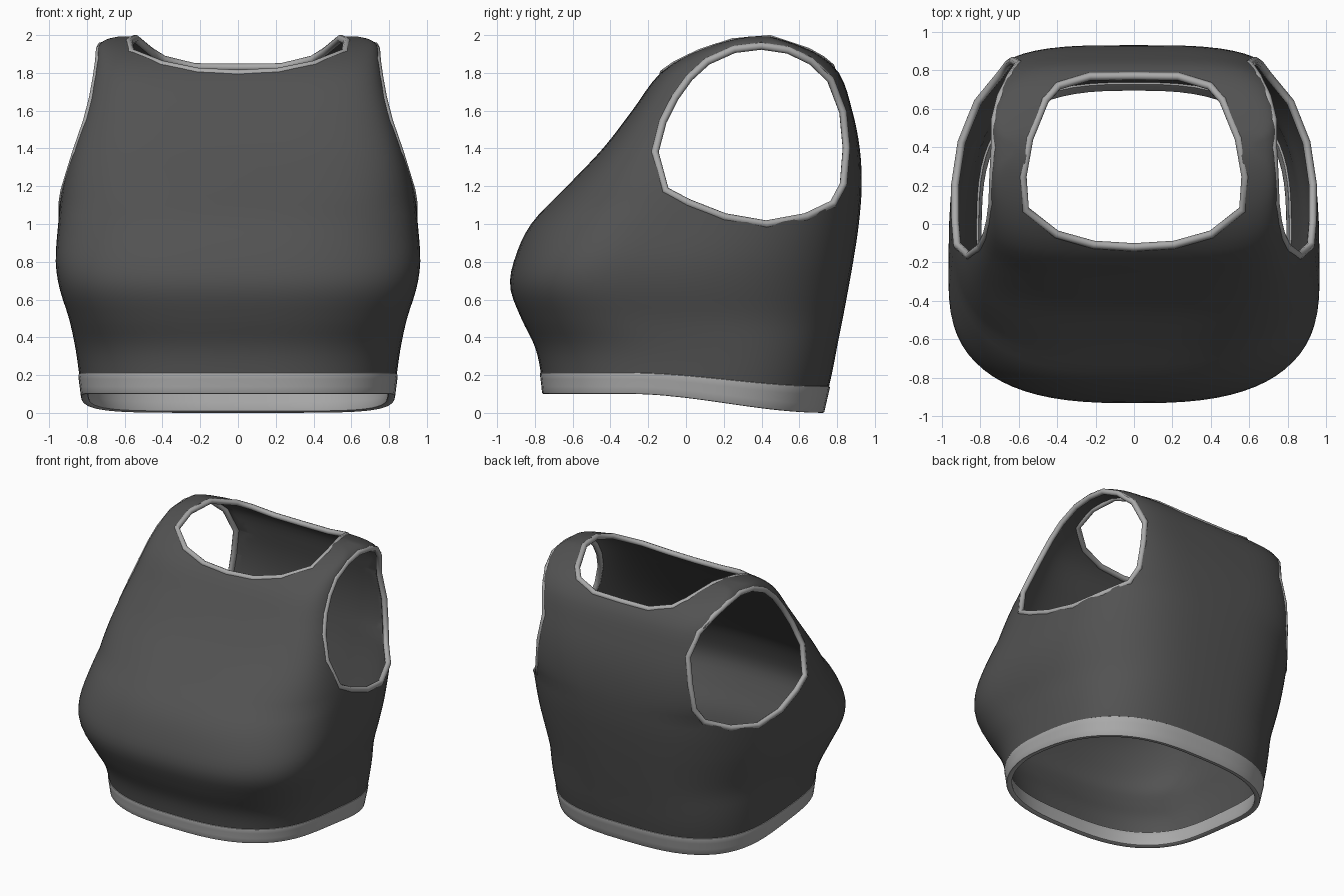
import bpy, math
from mathutils import Vector
from mathutils.bvhtree import BVHTree

if "Cube" in bpy.data.objects:
    bpy.data.objects.remove(bpy.data.objects["Cube"])

# Body sections: z, half width, front y, back y, y of widest point
SECTIONS = [
    (0.00, .815, -.745, .725, 0), (0.22, .843, -.77, .775, 0), (0.35, .862, -.80, .80, -.05),
    (0.50, .895, -.872, .83, -.2), (0.66, .945, -.93, .86, -.3), (0.80, .965, -.912, .885, -.28),
    (1.00, .952, -.82, .915, -.12), (1.20, .93, -.63, .93, .03), (1.40, .88, -.44, .92, .1),
    (1.60, .82, -.285, .88, .2), (1.80, .77, -.135, .81, .3), (1.90, .75, .015, .70, .36),
    (1.95, .735, .14, .59, .38), (1.98, .69, .25, .50, .39), (1.993, .63, .33, .45, .39)]
SEG = 72


def material(name, v):
    m = bpy.data.materials.new(name)
    m.diffuse_color = (v, v, v, 1)
    m.use_nodes = True
    m.node_tree.nodes["Principled BSDF"].inputs["Base Color"].default_value = m.diffuse_color
    return m


DARK = material("dark_fabric", .085)
LIGHT = material("light_trim", .4)


def sample(z):
    """Smooth (Hermite) interpolation of the section table."""
    S = SECTIONS
    i = max(k for k in range(len(S) - 1) if S[k][0] <= z or k == 0)
    h = S[i + 1][0] - S[i][0]
    t = (z - S[i][0]) / h

    def slope(k, c):
        a, b = S[max(k - 1, 0)], S[min(k + 1, len(S) - 1)]
        return (b[c] - a[c]) / (b[0] - a[0])
    return [(2*t**3 - 3*t*t + 1) * S[i][c] + (t**3 - 2*t*t + t) * h * slope(i, c)
            + (3*t*t - 2*t**3) * S[i + 1][c] + (t**3 - t*t) * h * slope(i + 1, c)
            for c in range(1, 5)]


def point(z, a):
    w, f, b, c = sample(z)
    up = max(0, z - 1.1)
    s, k = math.sin(a), math.cos(a)
    n = (2.7 + up * 3.4) if s < 0 else (2.8 + min(z, 1.2) * .35 + up * 2.9)
    d = b - c if s > 0 else c - f
    x = math.copysign(abs(k) ** (2 / n), k) * w
    return x, c + math.copysign(abs(s) ** (2 / n), s) * d


def hem_point(t, a):
    """Rows below 0.5 follow the hem, which drops toward the back."""
    z = t
    for _ in range(3 if t < .5 else 0):
        u = min(1, max(0, (point(z, a)[1] + .3) / 1.03))
        hem = .1 * (1 - u * u * (3 - 2 * u))
        z = hem + t * (.5 - hem) / .5
    return (*point(z, a), z)


def loft(name, rows, mat, cap):
    verts = [hem_point(t, 2 * math.pi * j / SEG) for t in rows for j in range(SEG)]
    faces = [(i*SEG + j, i*SEG + (j+1) % SEG, (i+1)*SEG + (j+1) % SEG, (i+1)*SEG + j)
             for i in range(len(rows) - 1) for j in range(SEG)]
    if cap:
        faces.append(tuple(range((len(rows) - 1) * SEG, len(rows) * SEG)))
    return mesh_object(name, verts, faces, mat), BVHTree.FromPolygons(verts, faces)


def mesh_object(name, verts, faces, mat=None):
    me = bpy.data.meshes.new(name)
    me.from_pydata(verts, [], faces)
    ob = bpy.data.objects.new(name, me)
    bpy.context.collection.objects.link(ob)
    if mat:
        me.materials.append(mat)
    return ob


def solidify(ob, thickness, offset):
    m = ob.modifiers.new("thickness", 'SOLIDIFY')
    m.thickness, m.offset = thickness, offset


def finish(ob):
    bpy.ops.object.select_all(action='DESELECT')
    bpy.context.view_layer.objects.active = ob
    ob.select_set(True)
    for m in list(ob.modifiers):
        bpy.ops.object.modifier_apply(modifier=m.name)
    bpy.ops.object.shade_smooth_by_angle(angle=math.radians(40))


def shrink(pts, d):
    c = sum((Vector(p) for p in pts), Vector((0, 0))) / len(pts)
    return [Vector(p) - (Vector(p) - c).normalized() * d for p in pts]


def prism(name, lower, upper):
    n = len(lower)
    faces = [(i, (i+1) % n, n + (i+1) % n, n + i) for i in range(n)]
    faces += [tuple(reversed(range(n))), tuple(range(n, 2 * n))]
    return mesh_object(name, lower + upper, faces)


def cut(body, cutter):
    import bmesh
    bm = bmesh.new()
    bm.from_mesh(cutter.data)
    bmesh.ops.recalc_face_normals(bm, faces=bm.faces)
    bm.to_mesh(cutter.data)
    bm.free()
    m = body.modifiers.new("opening", 'BOOLEAN')
    m.operation, m.solver, m.object = 'DIFFERENCE', 'EXACT', cutter
    cutter.hide_render = True
    cutter.hide_set(True)


def trim(name, pts):
    """Rounded binding sewn along an opening."""
    cu = bpy.data.curves.new(name, 'CURVE')
    cu.dimensions = '3D'
    cu.bevel_depth, cu.bevel_resolution = .021, 2
    sp = cu.splines.new('POLY')
    sp.points.add(len(pts) - 1)
    for p, q in zip(sp.points, pts):
        p.co = (*q, 1)
    sp.use_cyclic_u = True
    cu.materials.append(LIGHT)
    ob = bpy.data.objects.new(name, cu)
    bpy.context.collection.objects.link(ob)
    bpy.ops.object.select_all(action='DESELECT')
    bpy.context.view_layer.objects.active = ob
    ob.select_set(True)
    bpy.ops.object.convert(target='MESH')
    bpy.ops.object.shade_smooth_by_angle(angle=math.radians(50))


# Fabric shell
rows = [.1, .14] + [.2 + .05 * i for i in range(34)] + [1.88, 1.91, 1.935, 1.955, 1.97, 1.982, 1.993]
body, tree = loft("top_body", rows, DARK, True)
solidify(body, .022, -1)

# Opening outlines: armhole in (y, z), neck in (x, y)
ARM = [(-.185, 1.38), (-.125, 1.17), (0, 1.1), (.2, 1.02), (.43, .98), (.65, 1.02), (.8, 1.09),
       (.86, 1.2), (.878, 1.4), (.86, 1.6), (.79, 1.78), (.68, 1.885), (.55, 1.945), (.4, 1.967),
       (.25, 1.945), (.1, 1.88), (0, 1.79), (-.08, 1.68), (-.145, 1.55)]
HALF_NECK = [(.22, -.135), (.42, -.075), (.585, .06), (.6, .24), (.565, .45), (.48, .66),
             (.41, .74), (.24, .795)]
NECK = [(0, -.15)] + HALF_NECK + [(0, .8)] + [(-x, y) for x, y in reversed(HALF_NECK)]
arm, neck = shrink(ARM, .018), shrink(NECK, .022)

trims = []
for side, label in ((1, "left"), (-1, "right")):
    cut(body, prism(label + "_arm_cutter", [(side * .3, y, z) for y, z in arm],
                    [(side * 1.3, y, z) for y, z in arm]))
    hits = [tree.ray_cast(Vector((side * 2, y, z)), Vector((-side, 0, 0)))[:2] for y, z in arm]
    trims.append((label + "_armhole_trim", hits))
cut(body, prism("neck_cutter", [(x, y, 1.6) for x, y in neck], [(x, y, 2.3) for x, y in neck]))
trims.append(("neck_trim", [tree.ray_cast(Vector((x, y, 3)), Vector((0, 0, -1)))[:2] for x, y in neck]))
finish(body)
for name, hits in trims:
    trim(name, [p - n * .012 for p, n in hits if p])

# Hem band
band, _ = loft("hem_band", [0, .05, .1, .142], LIGHT, False)
solidify(band, .04, -.7)
bev = band.modifiers.new("soft_edge", 'BEVEL')
bev.width, bev.segments, bev.limit_method = .008, 2, 'ANGLE'
finish(band)
